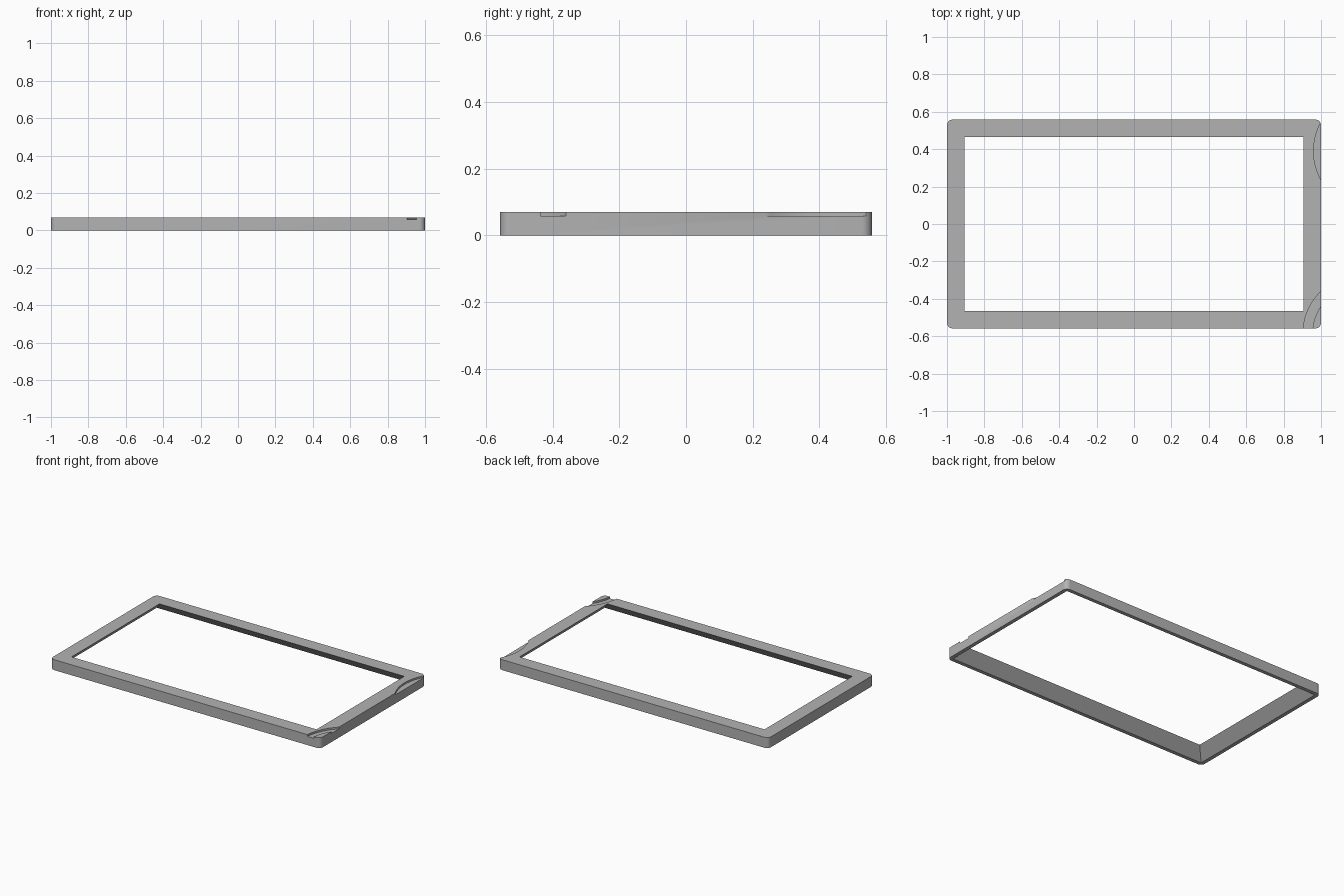
import bpy, bmesh, math
from mathutils import Vector

if "Cube" in bpy.data.objects:
    bpy.data.objects.remove(bpy.data.objects["Cube"], do_unlink=True)

HX, HY, H = 1.0, 0.558, 0.07      # half length, half depth, height
FACE, RIM, RADIUS = 0.093, 0.025, 0.03
FLOOR = 0.058                     # level of the cut recesses

grey = bpy.data.materials.new("light grey")
grey.use_nodes = True
colour = (0.45, 0.45, 0.45, 1)
grey.diffuse_color = colour
grey.node_tree.nodes["Principled BSDF"].inputs["Base Color"].default_value = colour


def add_object(name, bm):
    bmesh.ops.recalc_face_normals(bm, faces=bm.faces)
    mesh = bpy.data.meshes.new(name)
    bm.to_mesh(mesh)
    bm.free()
    mesh.materials.append(grey)
    obj = bpy.data.objects.new(name, mesh)
    bpy.context.collection.objects.link(obj)
    return obj


def block(name, bottom, top, z0, z1, radius=0):
    """Box or frustum with given half sizes, optionally with rounded uprights."""
    bm = bmesh.new()
    bmesh.ops.create_cube(bm, size=2)
    for v in bm.verts:
        half = top if v.co.z > 0 else bottom
        v.co = Vector((v.co.x * half[0], v.co.y * half[1], z1 if v.co.z > 0 else z0))
    if radius:
        uprights = [e for e in bm.edges
                    if abs(e.verts[0].co.z - e.verts[1].co.z) > 0.01]
        bmesh.ops.bevel(bm, geom=uprights, offset=radius, segments=8,
                        profile=0.5, affect="EDGES")
    return add_object(name, bm)


def arc_cutter(name, cx, cy, outer, inner=0):
    """Disc or ring sector, open towards the outside of the frame."""
    def arc(r):
        return [(cx + r * math.cos(a), cy + r * math.sin(a))
                for a in (math.radians(60 + 5 * i) for i in range(49))]
    outline = arc(outer) + (arc(inner)[::-1] if inner else [])
    bm = bmesh.new()
    face = bm.faces.new([bm.verts.new((x, y, FLOOR)) for x, y in outline])
    up = bmesh.ops.extrude_face_region(bm, geom=[face])["geom"]
    bmesh.ops.translate(bm, vec=(0, 0, 0.1),
                        verts=[g for g in up if isinstance(g, bmesh.types.BMVert)])
    return add_object(name, bm)


# Frame body with rounded corners
frame = block("frame", (HX, HY), (HX, HY), 0, H, RADIUS)

# Opening that widens towards the underside, leaving a thin bottom rim
slope = (FACE - RIM) / H
extra = 0.02
low, high = RIM - slope * extra, FACE + slope * extra
cutters = [
    block("opening_cutter", (HX - low, HY - low), (HX - high, HY - high),
          -extra, H + extra),
    # Finger recess on the left side, and curved groove across the front corner
    arc_cutter("recess_cutter", 1.28, 0.39, 0.32),
    arc_cutter("groove_cutter", 1.223, -0.589, 0.32, 0.27),
]

bpy.context.view_layer.objects.active = frame
for cutter in cutters:
    mod = frame.modifiers.new(cutter.name, "BOOLEAN")
    mod.operation = "DIFFERENCE"
    mod.solver = "EXACT"
    mod.object = cutter
    cutter.hide_render = True
    bpy.ops.object.modifier_apply(modifier=mod.name)
    bpy.data.objects.remove(cutter, do_unlink=True)

# Smooth the rounded corners and arcs, keep every other edge crisp
bpy.ops.object.select_all(action="DESELECT")
frame.select_set(True)
bpy.ops.object.shade_smooth_by_angle(angle=math.radians(30))
